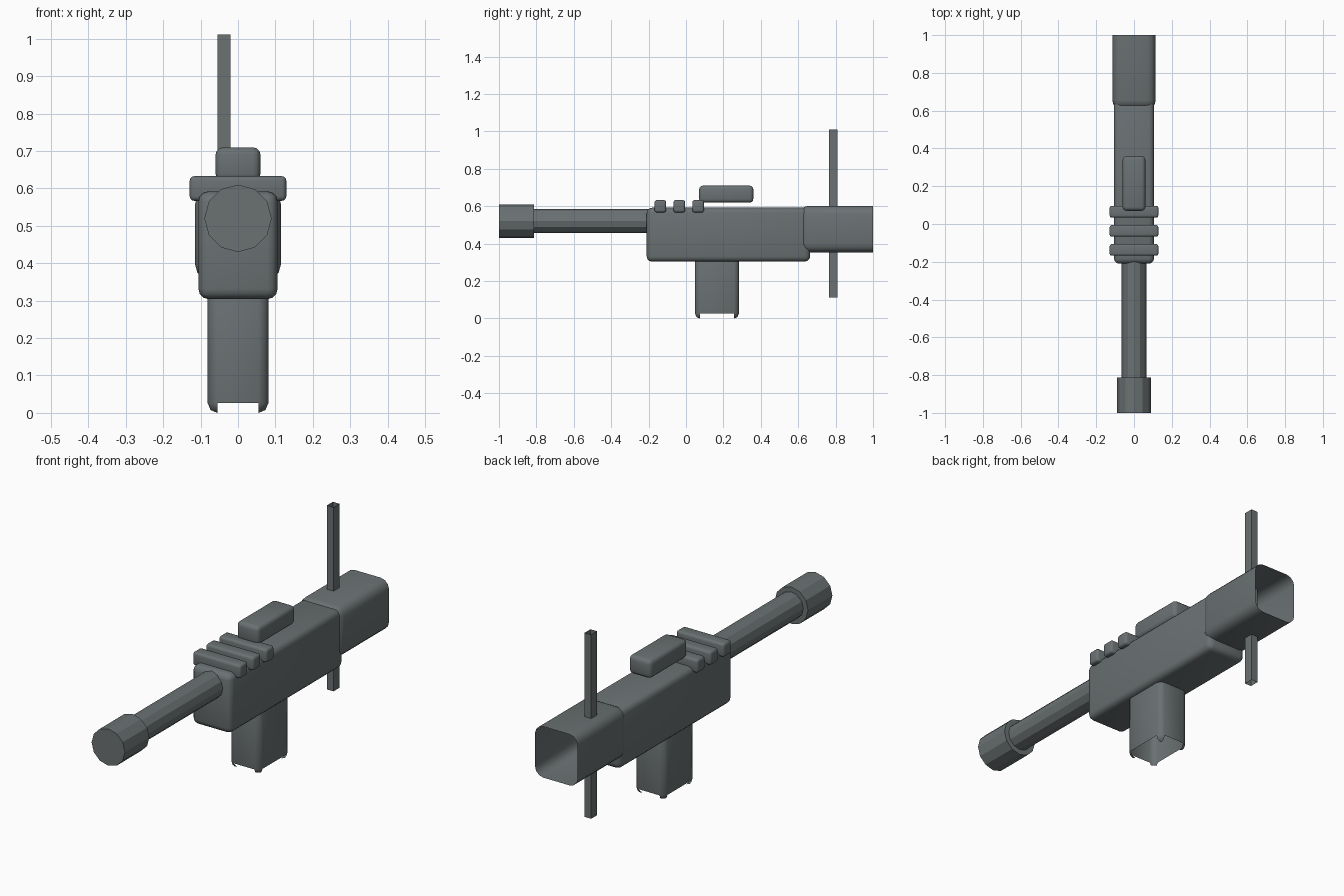
import bpy, bmesh, math
from mathutils import Matrix, Vector

if "Cube" in bpy.data.objects:
    bpy.data.objects.remove(bpy.data.objects["Cube"])

# Dark gunmetal colour shared by all parts
dark = bpy.data.materials.new("dark_metal")
dark.diffuse_color = (0.145, 0.165, 0.17, 1)
dark.use_nodes = True
dark.node_tree.nodes["Principled BSDF"].inputs["Base Color"].default_value = dark.diffuse_color


def add_object(name, bm):
    me = bpy.data.meshes.new(name)
    bm.to_mesh(me)
    bm.free()
    me.materials.append(dark)
    ob = bpy.data.objects.new(name, me)
    bpy.context.collection.objects.link(ob)
    return ob


def rounded_box(name, lo, hi, r, segments=3, drop=None):
    """Box from corner lo to hi with rounded edges; faces where drop(centre) is true are left open."""
    lo, hi = Vector(lo), Vector(hi)
    bm = bmesh.new()
    bmesh.ops.create_cube(bm, size=1)
    for v in bm.verts:
        v.co = (lo + hi) / 2 + v.co * (hi - lo)
    if r:
        bmesh.ops.bevel(bm, geom=bm.edges[:], offset=r, segments=segments,
                        profile=0.5, affect='EDGES')
    if drop:
        faces = [f for f in bm.faces if drop(f.calc_center_median())]
        bmesh.ops.delete(bm, geom=faces, context='FACES')
    ob = add_object(name, bm)
    if r:
        bpy.ops.object.select_all(action='DESELECT')
        ob.select_set(True)
        bpy.context.view_layer.objects.active = ob
        bpy.ops.object.shade_smooth_by_angle(angle=math.radians(50))
    return ob


def tube(name, r, y0, y1, z):
    """Twelve-sided cylinder along y."""
    bm = bmesh.new()
    m = Matrix.Translation((0, (y0 + y1) / 2, z)) @ Matrix.Rotation(math.pi / 2, 4, 'X')
    bmesh.ops.create_cone(bm, cap_ends=True, segments=12, radius1=r, radius2=r,
                          depth=y1 - y0, matrix=m)
    return add_object(name, bm)


# Main body
rounded_box("body", (-0.106, -0.21, 0.304), (0.106, 0.664, 0.592), 0.028)

# Rear sleeve, open at the back
R = 0.045
rounded_box("rear_sleeve", (-0.115, 0.61, 0.353), (0.115, 1.0 + R, 0.602), R,
            drop=lambda c: c.y > 1.0)

# Grip, open below with only the corner tips left
G = 0.026
rounded_box("grip", (-0.081, 0.048, 0.0), (0.081, 0.283, 0.40), G, segments=2,
            drop=lambda c: c.z < G and (abs(c.x) < 0.081 - G - 0.001
                                        or abs(c.y - 0.1655) < 0.1175 - G - 0.001))

# Barrel and muzzle
tube("barrel", 0.065, -0.83, -0.15, 0.521)
tube("muzzle", 0.09, -1.0, -0.812, 0.52)

# Top block and three cross ribs
rounded_box("top_block", (-0.06, 0.07, 0.619), (0.06, 0.36, 0.71), 0.02)
for i in range(3):
    y = -0.137 + i * 0.101
    rounded_box(f"rib_{i + 1}", (-0.129, y - 0.031, 0.567), (0.129, y + 0.031, 0.633), 0.012)

# Upright rod through the sleeve, open at both ends
rounded_box("rod", (-0.055, 0.765, 0.113), (-0.02, 0.81, 1.011), 0,
            drop=lambda c: c.z < 0.12 or c.z > 1.0)
